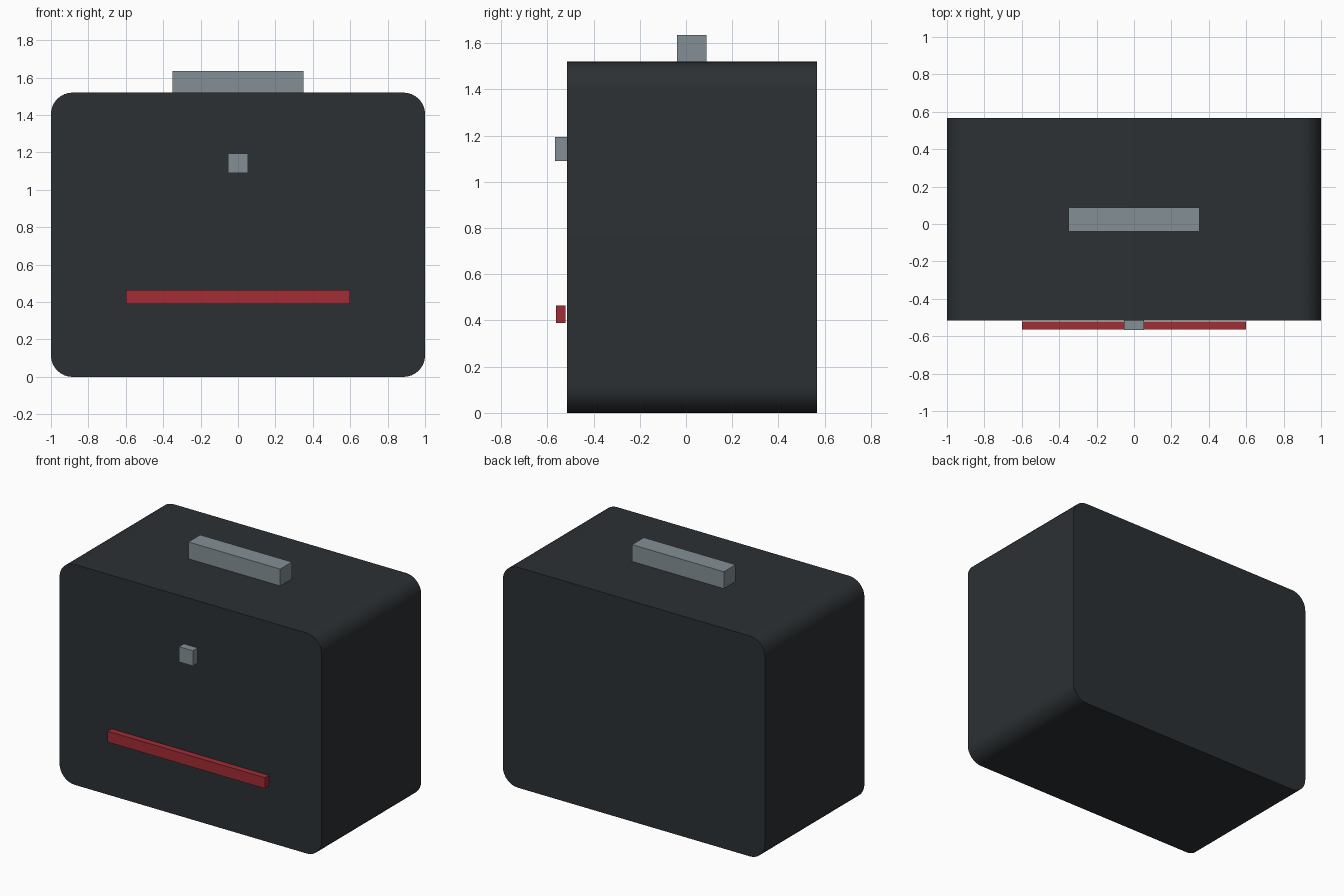
import bpy, bmesh, math

if "Cube" in bpy.data.objects:
    bpy.data.objects.remove(bpy.data.objects["Cube"])


def material(name, color):
    m = bpy.data.materials.new(name)
    m.diffuse_color = (*color, 1)
    m.use_nodes = True
    m.node_tree.nodes["Principled BSDF"].inputs["Base Color"].default_value = m.diffuse_color
    return m


dark = material("dark_shell", (0.025, 0.03, 0.033))
steel = material("steel", (0.23, 0.28, 0.30))
red = material("red", (0.36, 0.025, 0.035))


def finish(name, bm, mat):
    bmesh.ops.recalc_face_normals(bm, faces=bm.faces)
    mesh = bpy.data.meshes.new(name)
    bm.to_mesh(mesh)
    bm.free()
    mesh.materials.append(mat)
    ob = bpy.data.objects.new(name, mesh)
    bpy.context.collection.objects.link(ob)
    return ob


def box(name, x, y, z, mat):
    bm = bmesh.new()
    bmesh.ops.create_cube(bm, size=1)
    for v in bm.verts:
        for i, (lo, hi) in enumerate((x, y, z)):
            v.co[i] = lo if v.co[i] < 0 else hi
    return finish(name, bm, mat)


# Case: rounded rectangle profile extruded front to back
W, H, R, SEG = 1.0, 1.52, 0.115, 8
bm = bmesh.new()
ring = []
for k, (cx, cz) in enumerate(((W - R, H - R), (R - W, H - R), (R - W, R), (W - R, R))):
    for i in range(SEG + 1):
        a = math.pi / 2 * (k + i / SEG)
        ring.append(bm.verts.new((cx + R * math.cos(a), -0.516, cz + R * math.sin(a))))
face = bm.faces.new(ring)
ext = bmesh.ops.extrude_face_region(bm, geom=[face], use_keep_orig=True)
moved = [g for g in ext["geom"] if isinstance(g, bmesh.types.BMVert)]
bmesh.ops.translate(bm, verts=moved, vec=(0, 1.084, 0))
case = finish("case_body", bm, dark)
bpy.context.view_layer.objects.active = case
case.select_set(True)
bpy.ops.object.shade_smooth_by_angle(angle=math.radians(35))

# Carry handle on top
box("top_handle", (-0.35, 0.35), (-0.04, 0.088), (1.515, 1.636), steel)
# Front latch
box("front_latch", (-0.053, 0.053), (-0.568, -0.51), (1.09, 1.195), steel)
# Red trim strip standing just off the front
box("front_strip", (-0.6, 0.6), (-0.563, -0.521), (0.389, 0.464), red)
